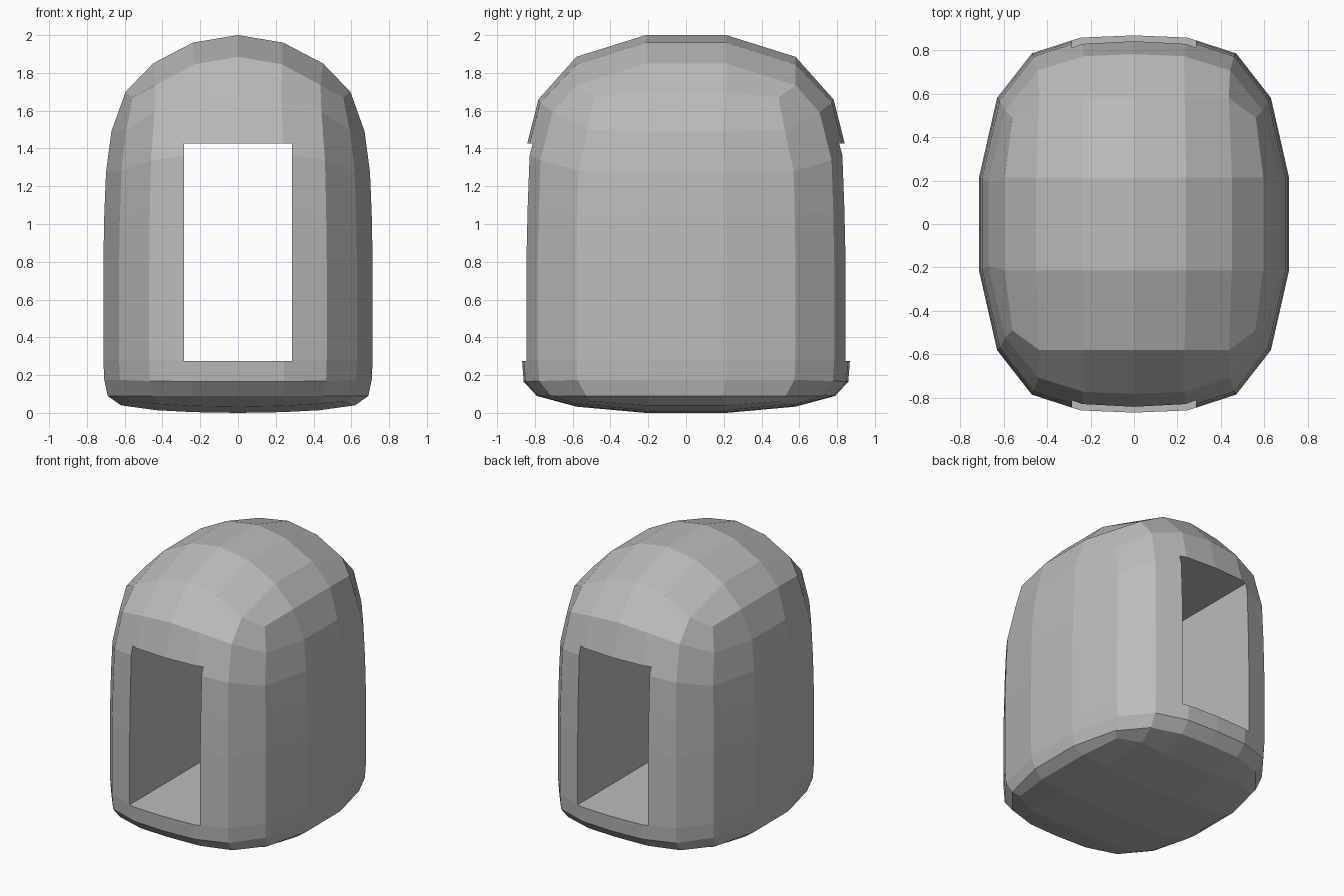
import bpy, bmesh

cube = bpy.data.objects.get("Cube")
if cube:
    bpy.data.objects.remove(cube, do_unlink=True)

# Single stone-grey colour
GREY = (0.5, 0.5, 0.5, 1)
grey = bpy.data.materials.new("plain grey")
grey.use_nodes = True
grey.diffuse_color = GREY
grey.node_tree.nodes["Principled BSDF"].inputs["Base Color"].default_value = GREY

# Quarter of the rounded plan: front centre, front, front outer, corner, side
PLAN = [(0, .868), (.245, .858), (.47, .785), (.63, .58), (.713, .215)]
BLEND = [0, .1, .4, .95, 1]

# Wall rings, top to bottom: width scale, depth scale, front height, side height
RINGS = [(.94, .9, 1.66, 1.49), (.98, .982, 1.38, 1.275), (.993, .993, 1.09, 1.05),
         (1, 1, .8, .8), (1, 1, .5, .5), (1, 1, .28, .28),
         (.993, .99, .165, .175), (.968, .91, .09, .09)]


def around(quarter):
    """Mirror five quarter points into a closed loop of eighteen."""
    right = quarter + [(x, -y, z) for x, y, z in reversed(quarter[1:])]
    right.append((0, -quarter[0][1], quarter[0][2]))
    return right + [(-x, y, z) for x, y, z in reversed(right[1:-1])]


def ring(sx, sy, front, side):
    return around([(x * sx, y * sy, front + (side - front) * b)
                   for (x, y), b in zip(PLAN, BLEND)])


def cap_rows(xs, drops, base, fall, corner):
    """Rows of a cap grid, the outer rows falling away and the corners tucked in."""
    rows = []
    for y, d in ((.58, fall), (.213, 0), (-.213, 0), (-.58, fall)):
        half = [(x, y, base + drop + d) for x, drop in zip(xs, drops)]
        if d:
            half = [(x * .97, yy, z) for x, yy, z in half]
            half[-1] = (corner[0], corner[1] if y > 0 else -corner[1], corner[2])
        rows.append([(-x, yy, z) for x, yy, z in reversed(half[1:])] + half)
    return rows


bm = bmesh.new()


def add_points(points):
    return [bm.verts.new(p) for p in points]


def bridge(a, b):
    for i in range(len(a)):
        j = (i + 1) % len(a)
        bm.faces.new((a[i], a[j], b[j], b[i]))


def add_cap(rows):
    """Fill a cap grid and return its border loop, starting at the front centre."""
    grid = [add_points(r) for r in rows]
    for a, b in zip(grid, grid[1:]):
        for i in range(len(a) - 1):
            bm.faces.new((a[i], a[i + 1], b[i + 1], b[i]))
    mid = len(grid[0]) // 2
    return (grid[0][mid:] + [r[-1] for r in grid[1:-1]] + grid[-1][::-1]
            + [r[0] for r in grid[-2:0:-1]] + grid[0][:mid])


# Domed roof, wall rings and shallow base
loops = [add_cap(cap_rows((0, .24, .45, .595), (0, -.04, -.15, -.3), 2, -.115, (.56, .49, 1.67)))]
loops += [add_points(ring(*r)) for r in RINGS]
loops.append(add_cap(cap_rows((0, .24, .43, .62), (0, .004, .014, .04), 0, .033, (.565, .5, .062))))
for a, b in zip(loops, loops[1:]):
    bridge(a, b)
bmesh.ops.recalc_face_normals(bm, faces=bm.faces[:])
mesh = bpy.data.meshes.new("rounded_shell")
bm.to_mesh(mesh)
bm.free()
mesh.materials.append(grey)
shell = bpy.data.objects.new("rounded_shell", mesh)
bpy.context.collection.objects.link(shell)

# Straight passage cut from front to back
bpy.ops.mesh.primitive_cube_add(size=1, location=(0, 0, .85))
cutter = bpy.context.object
cutter.name = "passage_cutter"
cutter.scale = (.57, 3, 1.15)
cutter.hide_render = True
cutter.data.materials.append(grey)
cut = shell.modifiers.new("passage", 'BOOLEAN')
cut.operation = 'DIFFERENCE'
cut.solver = 'EXACT'
cut.object = cutter
bpy.context.view_layer.objects.active = shell
bpy.ops.object.modifier_apply(modifier=cut.name)
bpy.data.objects.remove(cutter, do_unlink=True)
